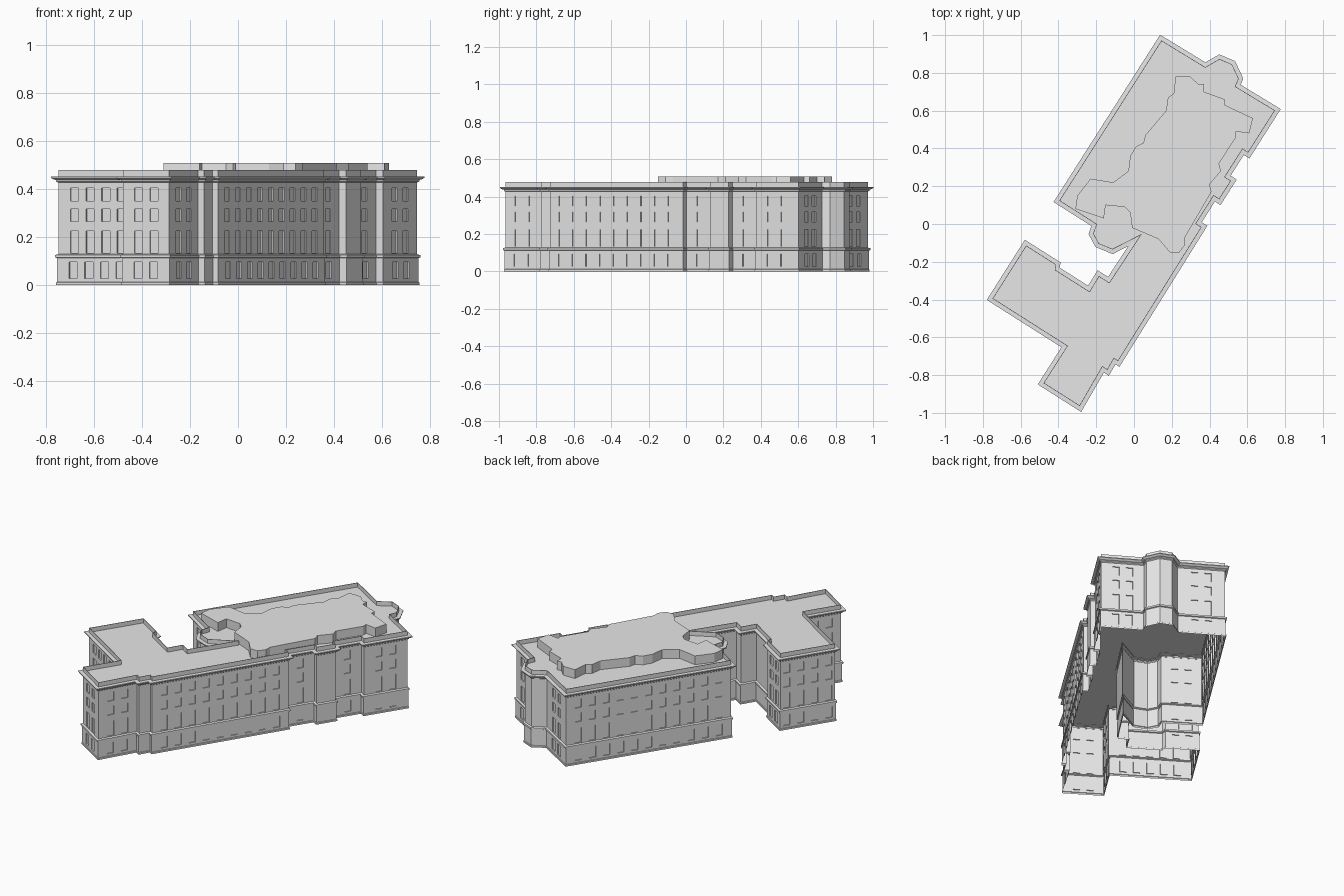
import bpy
import bmesh
import math
from mathutils import Vector

cube = bpy.data.objects.get("Cube")
if cube:
    bpy.data.objects.remove(cube, do_unlink=True)

stone = bpy.data.materials.new("grey_stone")
stone.use_nodes = True
stone_colour = (0.8, 0.8, 0.8, 1)
stone.diffuse_color = stone_colour
stone.node_tree.nodes["Principled BSDF"].inputs["Base Color"].default_value = stone_colour

# Cornice outline, clockwise: distance along the long axis, distance across it,
# and the number of window columns in the wall that starts at the point
OUTLINE = [
    (.92, -.42, 2), (.925, -.14, 0), (1, -.1, 0), (1.015, -.01, 0), (.96, .076, 0),
    (.925, .082, 2), (.93, .33, 2), (.62, .33, 0), (.62, .295, 1), (.49, .295, 0),
    (.49, .333, 0), (.33, .333, 0), (.33, .298, 1), (.2, .298, 0), (.2, .333, 9),
    (-.68, .34, 0), (-.68, .315, 0), (-.75, .318, 0), (-.75, .287, 2),
    (-.99, .297, 2), (-.99, .025, 2), (-.757, .025, 5), (-.757, -.443, 4),
    (-.38, -.443, 2), (-.38, -.22, 0), (-.406, -.207, 0), (-.406, -.03, 0),
    (-.31, -.032, 0), (-.31, .034, 0), (-.115, .037, 0), (-.195, -.01, 0),
    (-.212, -.107, 0), (-.174, -.175, 0), (-.13, -.185, 2), (-.13, -.422, 11),
]
AXIS = math.radians(57.6)
ALONG = Vector((math.cos(AXIS), math.sin(AXIS)))
ACROSS = Vector((math.sin(AXIS), -math.cos(AXIS)))
CORNERS = [ALONG * u + ACROSS * v for u, v, n in OUTLINE]
COLUMNS = [n for u, v, n in OUTLINE]

# Irregular raised roof outline, clockwise
BLOCK = [
    (.22, .78), (.3, .78), (.34, .74), (.37, .74), (.37, .7), (.48, .66), (.48, .63),
    (.63, .56), (.61, .48), (.54, .49), (.54, .46), (.45, .32), (.46, .28),
    (.4, .21), (.41, .17), (.27, -.07), (.27, -.11), (.24, -.15), (.19, -.15),
    (.13, -.08), (-.01, -.02), (-.02, .06), (-.05, .09), (-.15, .1), (-.16, .03),
    (-.31, .08), (-.3, .15), (-.23, .24), (-.11, .22), (-.03, .28), (-.02, .36),
    (.01, .41), (.05, .43), (.06, .47), (.17, .6), (.18, .67), (.21, .69),
]

WALL_INSET = .022
BASE_INSET = .018
PARAPET_INSET = .025
ROOF_HEIGHT = .452
PARAPET_HEIGHT = .479
WINDOW_WIDTH = .04
WINDOW_DEPTH = .006


def inward(a, b):
    """Unit normal pointing into a clockwise outline."""
    d = (b - a).normalized()
    return Vector((d.y, -d.x))


def inset(points, distance):
    """Move every edge of the outline inward with mitred corners."""
    result = []
    for i, p in enumerate(points):
        before = inward(points[i - 1], p)
        after = inward(p, points[(i + 1) % len(points)])
        result.append(p + (before + after) * distance / (1 + before.dot(after)))
    return result


def finish(bm, name):
    bmesh.ops.remove_doubles(bm, verts=bm.verts, dist=.00001)
    mesh = bpy.data.meshes.new(name)
    bm.to_mesh(mesh)
    bm.free()
    mesh.materials.append(stone)
    obj = bpy.data.objects.new(name, mesh)
    bpy.context.collection.objects.link(obj)


def quad(bm, *corners):
    bm.faces.new([bm.verts.new(c) for c in corners])


def moulding(name, points, profile, cap=False):
    """Sweep a profile of (inset, height) pairs around an outline."""
    bm = bmesh.new()
    rings = []
    for distance, z in profile:
        ring = inset(points, distance)
        rings.append([bm.verts.new((p.x, p.y, z)) for p in ring])
    for low, high in zip(rings, rings[1:]):
        for i in range(len(points)):
            j = (i + 1) % len(points)
            bm.faces.new((low[j], low[i], high[i], high[j]))
    if cap:
        bm.faces.new(list(reversed(rings[-1])))
    finish(bm, name)


def wall_panel(bm, a, b, bottom, top, columns, rows):
    """One flat wall with a grid of recessed windows."""
    length = (b - a).length
    direction = (b - a).normalized()
    normal = inward(a, b)
    # Windows sit a little closer together on the end walls
    spacing = .077 if abs(direction.dot(ACROSS)) > .7 else .086

    def at(s, z, depth=0):
        p = a + direction * s + normal * depth
        return Vector((p.x, p.y, z))

    across = [0]
    for k in range(columns):
        middle = length / 2 + (k - (columns - 1) / 2) * spacing
        across += [middle - WINDOW_WIDTH / 2, middle + WINDOW_WIDTH / 2]
    across.append(length)
    heights = [bottom] + [z for row in rows for z in row] + [top]
    if not columns:
        heights = [bottom, top]

    for i, (s0, s1) in enumerate(zip(across, across[1:])):
        for j, (z0, z1) in enumerate(zip(heights, heights[1:])):
            is_window = i % 2 == 1 and j % 2 == 1
            depth = WINDOW_DEPTH if is_window else 0
            rim = [(s1, z0), (s0, z0), (s0, z1), (s1, z1)]
            quad(bm, *[at(s, z, depth) for s, z in rim])
            if is_window:
                # Jambs, sill and lintel
                for p, q in zip(rim, rim[1:] + rim[:1]):
                    quad(bm, at(*p), at(*q), at(*q, depth), at(*p, depth))


def storeys(name, distance, bottom, top, rows):
    """Walls all round the building for a range of storeys."""
    bm = bmesh.new()
    ring = inset(CORNERS, distance)
    for i, columns in enumerate(COLUMNS):
        wall_panel(bm, ring[i], ring[(i + 1) % len(ring)], bottom, top, columns, rows)
    finish(bm, name)


# Ground storey with a slight plinth
moulding("plinth", CORNERS, [(.015, 0), (.015, .01), (BASE_INSET, .012)])
storeys("ground_storey", BASE_INSET, .012, .111, [(.026, .094)])

# Belt between the ground storey and the storeys above
moulding("string_course", CORNERS,
         [(BASE_INSET, .111), (.012, .114), (.012, .124), (WALL_INSET, .128)])

# Three upper rows of windows, the lowest row taller
storeys("upper_storeys", WALL_INSET, .128, .426,
        [(.132, .224), (.263, .317), (.35, .404)])

# Stepped cornice
moulding("cornice", CORNERS,
         [(WALL_INSET, .426), (.015, .431), (.015, .437), (.007, .44),
          (0, .446), (0, .451), (WALL_INSET, ROOF_HEIGHT)])

# Thin parapet standing around the lower flat roof
moulding("parapet_and_roof", CORNERS,
         [(WALL_INSET, ROOF_HEIGHT), (WALL_INSET, PARAPET_HEIGHT),
          (PARAPET_INSET, PARAPET_HEIGHT), (PARAPET_INSET, ROOF_HEIGHT)], cap=True)

# Raised roof block
moulding("rooftop_block", [Vector(p) for p in BLOCK],
         [(0, ROOF_HEIGHT), (0, .507)], cap=True)
